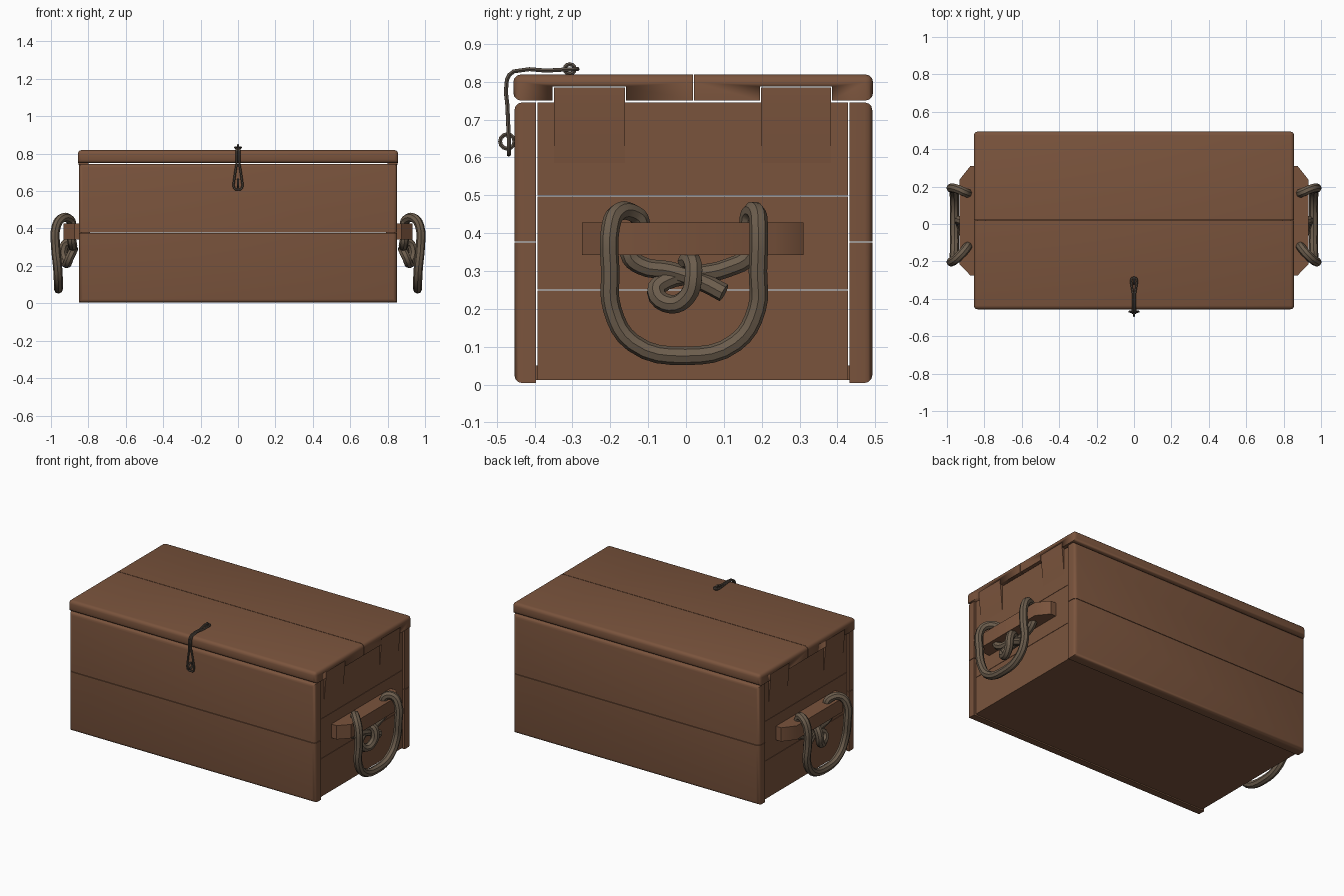
import bpy, bmesh, math
from mathutils import Vector

if "Cube" in bpy.data.objects:
    bpy.data.objects.remove(bpy.data.objects["Cube"])


def material(name, rgb):
    m = bpy.data.materials.new(name)
    m.diffuse_color = (*rgb, 1)
    m.use_nodes = True
    m.node_tree.nodes["Principled BSDF"].inputs["Base Color"].default_value = m.diffuse_color
    return m


WOOD = material("brown wood", (0.195, 0.088, 0.046))
ROPE = material("grey brown rope", (0.150, 0.110, 0.074))
METAL = material("dark metal", (0.100, 0.078, 0.060))


def finish(ob, mat):
    ob.data.materials.clear()
    ob.data.materials.append(mat)
    bpy.ops.object.select_all(action='DESELECT')
    ob.select_set(True)
    bpy.context.view_layer.objects.active = ob
    bpy.ops.object.shade_smooth_by_angle(angle=math.radians(40))
    return ob


def mesh_object(name, bm, mat):
    bmesh.ops.recalc_face_normals(bm, faces=bm.faces)
    me = bpy.data.meshes.new(name)
    bm.to_mesh(me)
    bm.free()
    ob = bpy.data.objects.new(name, me)
    bpy.context.collection.objects.link(ob)
    return finish(ob, mat)


def box(name, lo, hi, rounded=None, r=0.02, mat=WOOD):
    """Box from corner to corner; edges whose midpoint passes `rounded` get a round bevel."""
    bm = bmesh.new()
    bmesh.ops.create_cube(bm, size=1)
    lo, hi = Vector(lo), Vector(hi)
    for v in bm.verts:
        v.co = Vector([lo[i] if v.co[i] < 0 else hi[i] for i in range(3)])
    if rounded:
        es = [e for e in bm.edges if rounded((e.verts[0].co + e.verts[1].co) / 2)]
        bmesh.ops.bevel(bm, geom=es, offset=r, segments=3, profile=0.5, affect='EDGES')
    return mesh_object(name, bm, mat)


def prism(name, profile, to3d, a, b, mat=WOOD):
    """Extrude a 2D profile between a and b; to3d(p, q, t) places each point."""
    bm = bmesh.new()
    rings = [[bm.verts.new(to3d(p, q, t)) for p, q in profile] for t in (a, b)]
    n = len(profile)
    bm.faces.new(rings[0])
    bm.faces.new(rings[1])
    for i in range(n):
        j = (i + 1) % n
        bm.faces.new((rings[0][i], rings[0][j], rings[1][j], rings[1][i]))
    return mesh_object(name, bm, mat)


def tube(name, pts, radius, mat, cyclic=False, sides=2, res=4):
    cu = bpy.data.curves.new(name, 'CURVE')
    cu.dimensions = '3D'
    cu.bevel_depth, cu.bevel_resolution = radius, sides
    cu.resolution_u, cu.use_fill_caps = res, True
    sp = cu.splines.new('BEZIER')
    sp.bezier_points.add(len(pts) - 1)
    for bp, p in zip(sp.bezier_points, pts):
        bp.co = p
        bp.handle_left_type = bp.handle_right_type = 'AUTO'
    sp.use_cyclic_u = cyclic
    tmp = bpy.data.objects.new(name, cu)
    bpy.context.collection.objects.link(tmp)
    bpy.context.view_layer.update()
    me = bpy.data.meshes.new_from_object(tmp.evaluated_get(bpy.context.evaluated_depsgraph_get()))
    bpy.data.objects.remove(tmp)
    ob = bpy.data.objects.new(name, me)
    bpy.context.collection.objects.link(ob)
    return finish(ob, mat)


# front and back planks, two rows each
for name, y0, y1, outer in (("front", -0.453, -0.396, -0.453), ("back", 0.432, 0.492, 0.492)):
    for row, z0, z1, edge in (("lower", 0.004, 0.375, 0.004), ("upper", 0.378, 0.745, 0.745)):
        box(f"{name}_{row}_plank", (-0.85, y0, z0), (0.85, y1, z1),
            lambda m: abs(m.y - outer) < 1e-4 and (abs(m.z - edge) < 1e-4 or abs(m.x) > 0.8))

# floor
box("floor", (-0.83, -0.397, 0.012), (0.83, 0.433, 0.05))

# lid planks, notched over the side tabs
TABS = ((-0.352, -0.158), (0.195, 0.386))
cutters = [box("notch_cutter", (-1, a, 0.70), (1, b, 0.787)) for a, b in TABS]
for name, y0, y1, outer in (("lid_front_plank", -0.456, 0.018, -0.456),
                            ("lid_back_plank", 0.021, 0.494, 0.494)):
    lid = box(name, (-0.856, y0, 0.750), (0.856, y1, 0.819),
              lambda m: abs(m.y - outer) < 1e-4 or (abs(m.x) > 0.8 and m.z > 0.8))
    for c in cutters:
        mod = lid.modifiers.new("notch", 'BOOLEAN')
        mod.operation, mod.solver, mod.object = 'DIFFERENCE', 'EXACT', c
    bpy.context.view_layer.objects.active = lid
    for mod in list(lid.modifiers):
        if mod.type == 'BOOLEAN':
            bpy.ops.object.modifier_apply(modifier=mod.name)
for c in cutters:
    bpy.data.objects.remove(c)

# rope handle path: tail, left hole, hanging loop, right hole, knot
ROPE_PATH = [
    (0.905, 0.10, 0.242), (0.895, 0.05, 0.268), (0.885, -0.04, 0.300), (0.885, -0.12, 0.315),
    (0.89, -0.15, 0.345), (0.89, -0.12, 0.43), (0.905, -0.14, 0.453), (0.945, -0.182, 0.453),
    (0.972, -0.20, 0.41), (0.975, -0.20, 0.30), (0.965, -0.195, 0.20), (0.960, -0.14, 0.11),
    (0.960, 0.0, 0.076), (0.960, 0.13, 0.11), (0.965, 0.187, 0.20), (0.975, 0.19, 0.30),
    (0.972, 0.192, 0.41), (0.945, 0.187, 0.453), (0.905, 0.170, 0.453), (0.89, 0.165, 0.42),
    (0.89, 0.17, 0.345), (0.885, 0.11, 0.308), (0.88, 0.03, 0.29), (0.885, -0.05, 0.275),
    (0.900, -0.08, 0.245), (0.915, -0.04, 0.212), (0.930, 0.005, 0.235), (0.935, 0.02, 0.29),
    (0.915, 0.015, 0.325), (0.88, 0.0, 0.325)]

for side, s in (("right", 1), ("left", -1)):
    # end planks
    for i, (z0, z1) in enumerate(((0.012, 0.249), (0.251, 0.497), (0.499, 0.745))):
        box(f"{side}_end_plank_{i + 1}", (min(s * 0.79, s * 0.838), -0.392, z0),
            (max(s * 0.79, s * 0.838), 0.428, z1))
    # wedge tabs reaching up into the lid notches
    for i, (a, b) in enumerate(TABS):
        prism(f"{side}_lid_tab_{i + 1}",
              [(0.80, 0.585), (0.838, 0.585), (0.852, 0.745), (0.852, 0.784), (0.80, 0.784)],
              lambda p, q, t: (s * p, t, q), a + 0.003, b - 0.003)
    # handle bar with angled ends
    prism(f"{side}_handle_bar",
          [(0.82, -0.275), (0.875, -0.275), (0.932, -0.215), (0.932, 0.238), (0.875, 0.31), (0.82, 0.31)],
          lambda p, q, t: (s * p, q, t), 0.342, 0.428)
    tube(f"{side}_rope_handle", [(s * x, y, z) for x, y, z in ROPE_PATH], 0.0245, ROPE)

# clasp: a long wire loop bent over the lid edge
half = [(0.013, -0.293, 0.833), (0.014, -0.32, 0.832), (0.006, -0.37, 0.829), (0.006, -0.455, 0.827),
        (0.007, -0.473, 0.805), (0.008, -0.472, 0.74), (0.022, -0.468, 0.65), (0.020, -0.468, 0.615)]
loop = half + [(0, -0.468, 0.608)] + [(-x, y, z) for x, y, z in reversed(half)] + [(0, -0.287, 0.833)]
tube("clasp_loop", loop, 0.006, METAL, cyclic=True, sides=1, res=2)

# staples holding the clasp
for name, y, z, r in (("front_staple", -0.472, 0.642, 0.019), ("lid_staple", -0.307, 0.833, 0.013)):
    ring = [(0, y + r * math.cos(k * math.pi / 3), z + r * math.sin(k * math.pi / 3)) for k in range(6)]
    tube(name, ring, 0.006, METAL, cyclic=True, sides=1, res=2)
